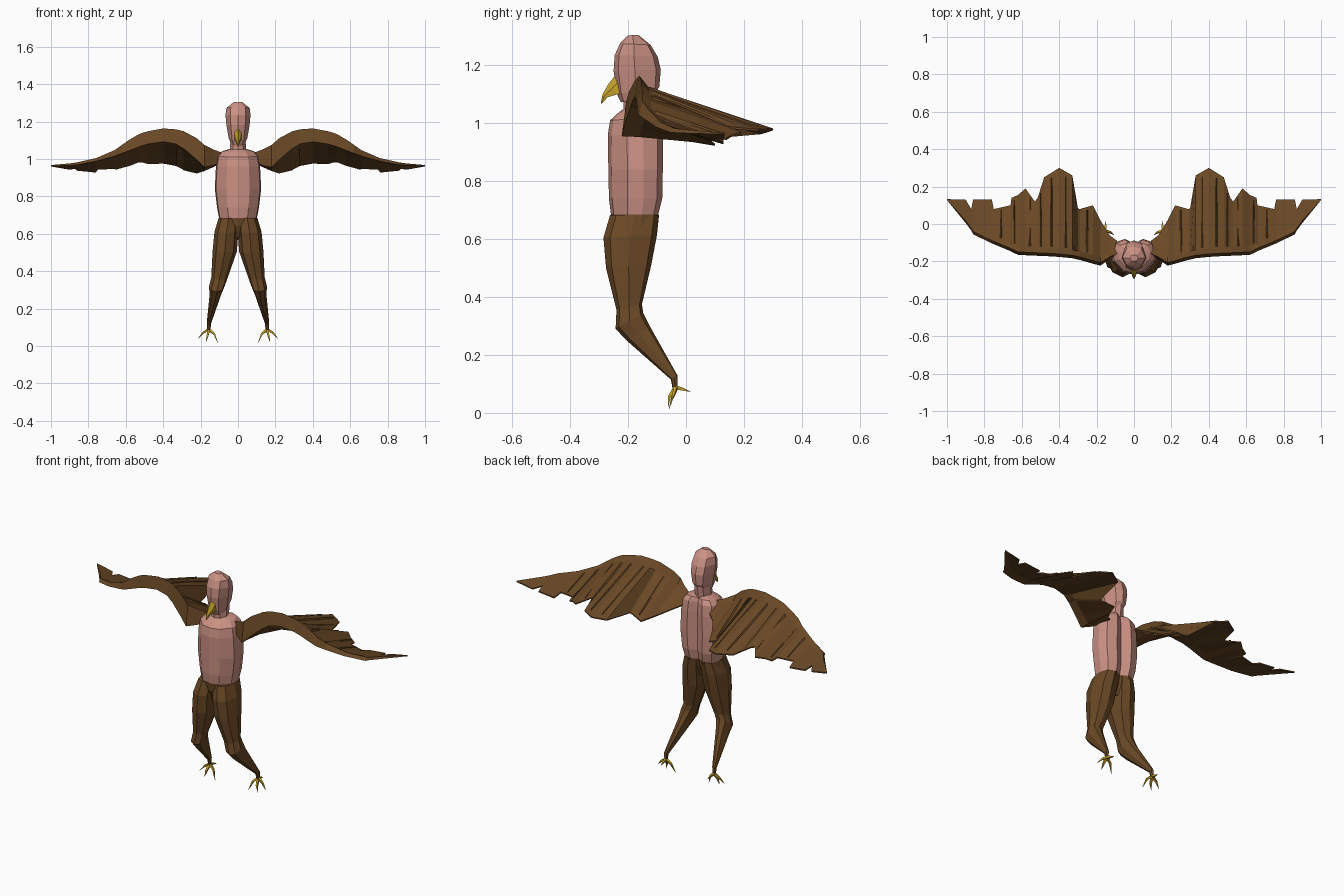
import bpy, bmesh
from mathutils import Vector


def material(name, rgb):
    m = bpy.data.materials.new(name)
    m.diffuse_color = (*rgb, 1)
    return m


SKIN = material("pink skin", (0.60, 0.285, 0.23))
BROWN = material("brown feathers", (0.145, 0.066, 0.019))
YELLOW = material("yellow horn", (0.55, 0.36, 0.025))


def loft(name, rings, mat, mirror=False):
    """Skin a list of equal-length rings, close both ends."""
    bm = bmesh.new()
    rows = [[bm.verts.new(p) for p in ring] for ring in rings]
    n = len(rows[0])
    for a, b in zip(rows, rows[1:]):
        for i in range(n):
            j = (i + 1) % n
            bm.faces.new((a[i], a[j], b[j], b[i]))
    bm.faces.new(rows[0])
    bm.faces.new(rows[-1])
    bmesh.ops.remove_doubles(bm, verts=bm.verts, dist=0.0002)
    bmesh.ops.recalc_face_normals(bm, faces=bm.faces)
    me = bpy.data.meshes.new(name)
    bm.to_mesh(me)
    bm.free()
    me.materials.append(mat)
    ob = bpy.data.objects.new(name, me)
    bpy.context.collection.objects.link(ob)
    if mirror:
        ob.modifiers.new("mirror", 'MIRROR')
    return ob


def symmetric(half):
    """Complete a half section that starts and ends on the centre line."""
    return half + [(-x, y) for x, y in reversed(half[1:-1])]


def section(template, x0, x1, y0, z0, y1, z1):
    """Fit a unit section between x0..x1 and front (y0,z0) .. back (y1,z1)."""
    out = []
    for u, v in template:
        t = (v + 1) / 2
        out.append((x0 + (x1 - x0) * (u + 1) / 2, y0 + (y1 - y0) * t, z0 + (z1 - z0) * t))
    return out


TORSO = symmetric([(0, -1), (.5, -.88), (.95, -.3), (1, .3), (.85, .8), (.4, 1), (0, .72)])
ROUND = symmetric([(0, -1), (.62, -.8), (1, -.1), (.65, .8), (0, 1)])
LEG = symmetric([(0, -1), (.7, -.75), (1, 0), (.7, .8), (0, 1)])


def body_loft(name, template, rows, mat):
    """Rows: half width, front y, front z, back y, back z."""
    loft(name, [section(template, -w, w, *r) for w, *r in rows], mat)


# torso with a groove down the spine, sloping into the neck
body_loft("torso", TORSO, [
    (.100, -.258, .675, -.098, .675), (.112, -.266, .74, -.082, .74),
    (.124, -.268, .84, -.080, .84), (.118, -.270, .96, -.080, .96),
    (.108, -.262, 1.01, -.085, 1.02), (.085, -.235, 1.035, -.10, 1.045),
    (.045, -.215, 1.05, -.125, 1.055)], SKIN)
body_loft("neck", ROUND, [
    (.046, -.215, 1.03, -.115, 1.03), (.040, -.215, 1.09, -.105, 1.11)], SKIN)
body_loft("head", ROUND, [
    (.036, -.225, 1.072, -.125, 1.085), (.050, -.238, 1.10, -.092, 1.125),
    (.062, -.250, 1.18, -.087, 1.185), (.067, -.246, 1.235, -.098, 1.23),
    (.062, -.228, 1.275, -.122, 1.27), (.022, -.200, 1.303, -.165, 1.305)], SKIN)

# hooked beak
BEAK = [(0, -1), (.9, -.2), (1, 1), (-1, 1), (-.9, -.2)]
body_loft("beak", BEAK, [
    (.020, -.242, 1.168, -.228, 1.10), (.019, -.268, 1.135, -.235, 1.10),
    (.010, -.288, 1.10, -.270, 1.09), (.002, -.294, 1.068, -.290, 1.068)], YELLOW)

# feathered hips and legs
body_loft("hips", TORSO, [
    (.102, -.261, .685, -.094, .685), (.110, -.255, .64, -.105, .64),
    (.06, -.225, .58, -.14, .58)], BROWN)
loft("leg", [section(LEG, *r) for r in [
    (-.004, .104, -.262, .683, -.093, .683), (-.002, .126, -.285, .605, -.100, .615),
    (.006, .136, -.276, .50, -.120, .51), (.055, .143, -.240, .355, -.152, .375),
    (.072, .155, -.243, .29, -.148, .345), (.090, .152, -.205, .25, -.125, .30),
    (.143, .167, -.052, .115, -.030, .13), (.149, .163, -.045, .075, -.028, .08)]],
    BROWN, True)


# bird feet with curved tapering toes
def toe(name, points, radii):
    axis = (Vector(points[-1]) - Vector(points[0])).normalized()
    a = axis.orthogonal().normalized()
    b = axis.cross(a)
    loft(name, [[Vector(p) + r * (a * u + b * v) for u, v in
                 ((1, 0), (0, 1), (-1, 0), (0, -1))] for p, r in zip(points, radii)],
         YELLOW, True)


ANKLE = (.156, -.036, .088)
for name, mid, tip in [
        ("outer_toe", (.186, -.040, .070), (.213, -.050, .040)),
        ("inner_toe", (.128, -.044, .066), (.107, -.058, .014)),
        ("middle_toe", (.163, -.058, .055), (.172, -.062, .020)),
        ("rear_toe", (.153, -.012, .082), (.150, .016, .073))]:
    toe(name, [ANKLE, mid, tip], [.010, .007, .001])

# wings: x, leading y, lower leading z, ridge z, trailing y, trailing z
STATIONS = [
    (.09, -.165, .985, 1.035, -.090, .98), (.13, -.190, .965, 1.05, -.060, .96),
    (.18, -.222, .955, 1.075, .020, .938), (.22, -.212, .995, 1.11, .100, .925),
    (.29, -.192, 1.055, 1.148, .080, .942), (.30, -.190, 1.060, 1.150, .085, .95),
    (.33, -.183, 1.080, 1.158, .260, .965), (.40, -.176, 1.092, 1.163, .300, .978),
    (.48, -.171, 1.080, 1.148, .250, .975), (.515, -.170, 1.070, 1.138, .140, .985),
    (.53, -.169, 1.064, 1.132, .120, .985), (.58, -.167, 1.045, 1.103, .190, .965),
    (.62, -.165, 1.030, 1.075, .155, .955), (.655, -.148, 1.017, 1.05, .140, .945),
    (.66, -.145, 1.015, 1.047, .100, .95), (.75, -.108, .990, 1.008, .080, .945),
    (.76, -.104, .987, 1.004, .130, .930), (.86, -.055, .968, .982, .130, .940),
    (.87, -.035, .967, .980, .080, .95), (.90, .005, .965, .976, .130, .945),
    (1.0, .128, .962, .967, .133, .963)]


def wing_ring(x, y, zf, zt, ye, ze):
    d = min(.045, (ye - y) * .3)
    drop = (zt - ze) * .2
    return [(x, y, zf), (x, y + d * .35, zt), (x, y + d, zt - drop),
            (x, ye, ze + .004), (x, ye, ze - .003),
            (x, y + d * 1.3, zf - (zf - ze) * .15)]


loft("wing", [wing_ring(*s) for s in STATIONS], BROWN, True)


# raised quill ridges over the wing, as thin slats just above the upper surface
def surface(x, t):
    for p, q in zip(STATIONS, STATIONS[1:]):
        if p[0] <= x <= q[0]:
            k = (x - p[0]) / (q[0] - p[0])
            a, b = wing_ring(*p), wing_ring(*q)
            front = Vector(a[2]).lerp(Vector(b[2]), k)
            back = Vector(a[3]).lerp(Vector(b[3]), k)
            return front.lerp(back, t)


for i, x in enumerate((.25, .315, .365, .44, .50, .555, .64, .71)):
    rings = []
    for t in (.02, .5, .93):
        w = .008 * (1 - .6 * t)
        p = surface(x, t)
        rings.append([p + Vector((-w, 0, -.003)), p + Vector((0, 0, .006)),
                      p + Vector((w, 0, -.003))])
    loft("wing_quill_%d" % (i + 1), rings, BROWN, True)
